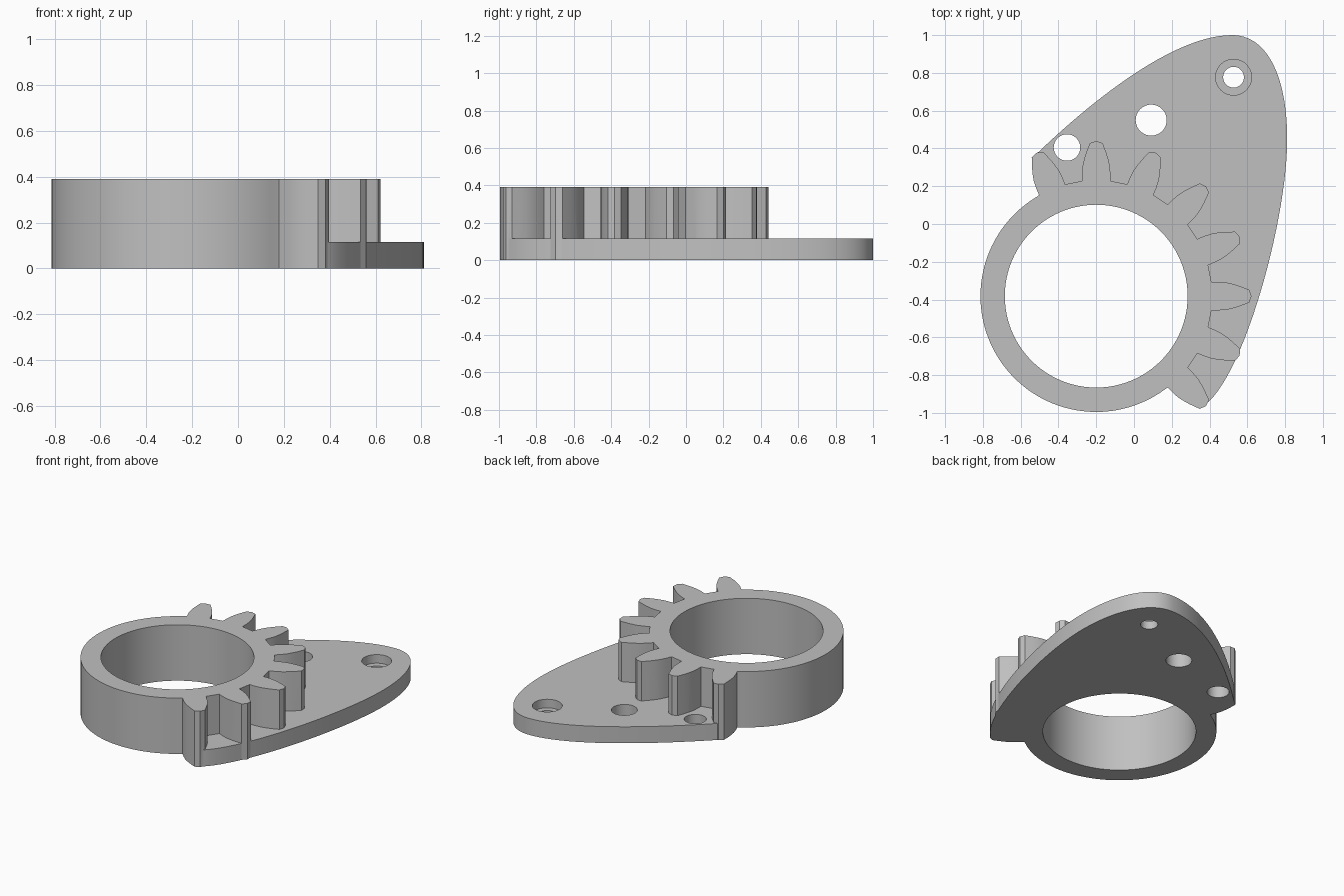
import bpy, bmesh
from math import sin, cos, radians, pi
from mathutils import Vector
from mathutils.geometry import interpolate_bezier

if "Cube" in bpy.data.objects:
    bpy.data.objects.remove(bpy.data.objects["Cube"], do_unlink=True)

HUB = Vector((-0.2, -0.382))
BORE_R, RING_R = 0.484, 0.613
PLATE_H, GEAR_H = 0.115, 0.39
PITCH, FIRST, TEETH = 22.5, -45, 8
LAST = FIRST + PITCH * (TEETH - 1)

grey = bpy.data.materials.new("light grey")
grey.use_nodes = True
grey.diffuse_color = (0.53, 0.53, 0.53, 1)
grey.node_tree.nodes["Principled BSDF"].inputs["Base Color"].default_value = grey.diffuse_color


def arc(center, r, a0, a1, n):
    """n + 1 points from angle a0 to a1 in degrees."""
    angles = [radians(a0 + (a1 - a0) * i / n) for i in range(n + 1)]
    return [center + Vector((cos(a), sin(a))) * r for a in angles]


def circle(center, r, n=48):
    return arc(Vector(center), r, 0, 360, n)[:-1]


def on_tooth(angle, out, side):
    """Point at a distance out along a tooth and to its side."""
    a = radians(angle)
    return HUB + Vector((cos(a), sin(a))) * out + Vector((-sin(a), cos(a))) * side


def slab(name, loops, z0, z1):
    """Extrude an outline with holes."""
    bm = bmesh.new()
    edges = []
    for loop in loops:
        vs = [bm.verts.new((p.x, p.y, z0)) for p in loop]
        edges += [bm.edges.new((v, vs[i - 1])) for i, v in enumerate(vs)]
    bmesh.ops.triangle_fill(bm, use_beauty=True, edges=edges, normal=(0, 0, 1))
    ext = bmesh.ops.extrude_face_region(bm, geom=bm.faces[:], use_keep_orig=True)
    top = [g for g in ext["geom"] if isinstance(g, bmesh.types.BMVert)]
    bmesh.ops.translate(bm, verts=top, vec=(0, 0, z1 - z0))
    bmesh.ops.recalc_face_normals(bm, faces=bm.faces[:])
    mesh = bpy.data.meshes.new(name)
    bm.to_mesh(mesh)
    bm.free()
    mesh.materials.append(grey)
    obj = bpy.data.objects.new(name, mesh)
    bpy.context.collection.objects.link(obj)
    return obj


def combine(obj, other, operation):
    other.hide_render = True
    mod = obj.modifiers.new(operation.lower(), 'BOOLEAN')
    mod.operation, mod.solver, mod.object = operation, 'EXACT', other
    bpy.context.view_layer.objects.active = obj
    bpy.ops.object.modifier_apply(modifier=mod.name)
    bpy.data.objects.remove(other, do_unlink=True)


# Ring with teeth on part of its rim
flank = [(0.61, 0.075), (0.65, 0.075), (0.69, 0.072), (0.725, 0.064),
         (0.76, 0.053), (0.81, 0.034)]
outline = []
for k in range(TEETH):
    a = FIRST + PITCH * k
    outline += [on_tooth(a, u, -w) for u, w in flank]
    outline.append(on_tooth(a, 0.822, 0))
    outline += [on_tooth(a, u, w) for u, w in reversed(flank)]
outline += arc(HUB, RING_R, LAST + 8.5, FIRST + 360 - 8.5, 72)
gear = slab("toothed_ring", [outline, circle(HUB, BORE_R, 96)], 0, GEAR_H)

# Curved mounting plate, its inner edge buried in the ring
start = on_tooth(LAST, 0.806, 0.031)
end = on_tooth(FIRST, 0.806, -0.031)
knots = [(start, (-0.25, 0.63), (0.2, 1.0), (0.52, 1.0)),
         ((0.52, 1.0), (0.71, 1.0), (0.811, 0.77), (0.811, 0.45)),
         ((0.811, 0.45), (0.811, 0.0), (0.56, -0.88), end)]
edge = []
for seg in knots:
    pts = interpolate_bezier(*[Vector((p[0], p[1], 0)) for p in seg], 28)
    edge += [p.to_2d() for p in pts[:-1]]
edge.append(end)
edge += [on_tooth(FIRST, 0.7, 0)]
edge += arc(HUB, 0.55, FIRST, LAST, 40)
edge += [on_tooth(LAST, 0.7, 0)]

SCREW = (0.527, 0.777)
holes = [circle((-0.355, 0.405), 0.07), circle((0.091, 0.55), 0.082),
         circle(SCREW, 0.055)]
plate = slab("mounting_plate", [edge] + holes, 0, PLATE_H)

# Stepped seat for the screw head
seat = slab("screw_seat_cutter", [circle(SCREW, 0.095)], PLATE_H - 0.06, PLATE_H + 0.1)
combine(plate, seat, 'DIFFERENCE')

# Join plate and ring into one solid
combine(gear, plate, 'UNION')
gear.name = "toothed_ring_and_plate"
bpy.ops.object.select_all(action='DESELECT')
gear.select_set(True)
bpy.context.view_layer.objects.active = gear
bpy.ops.object.shade_smooth_by_angle(angle=pi / 7)
